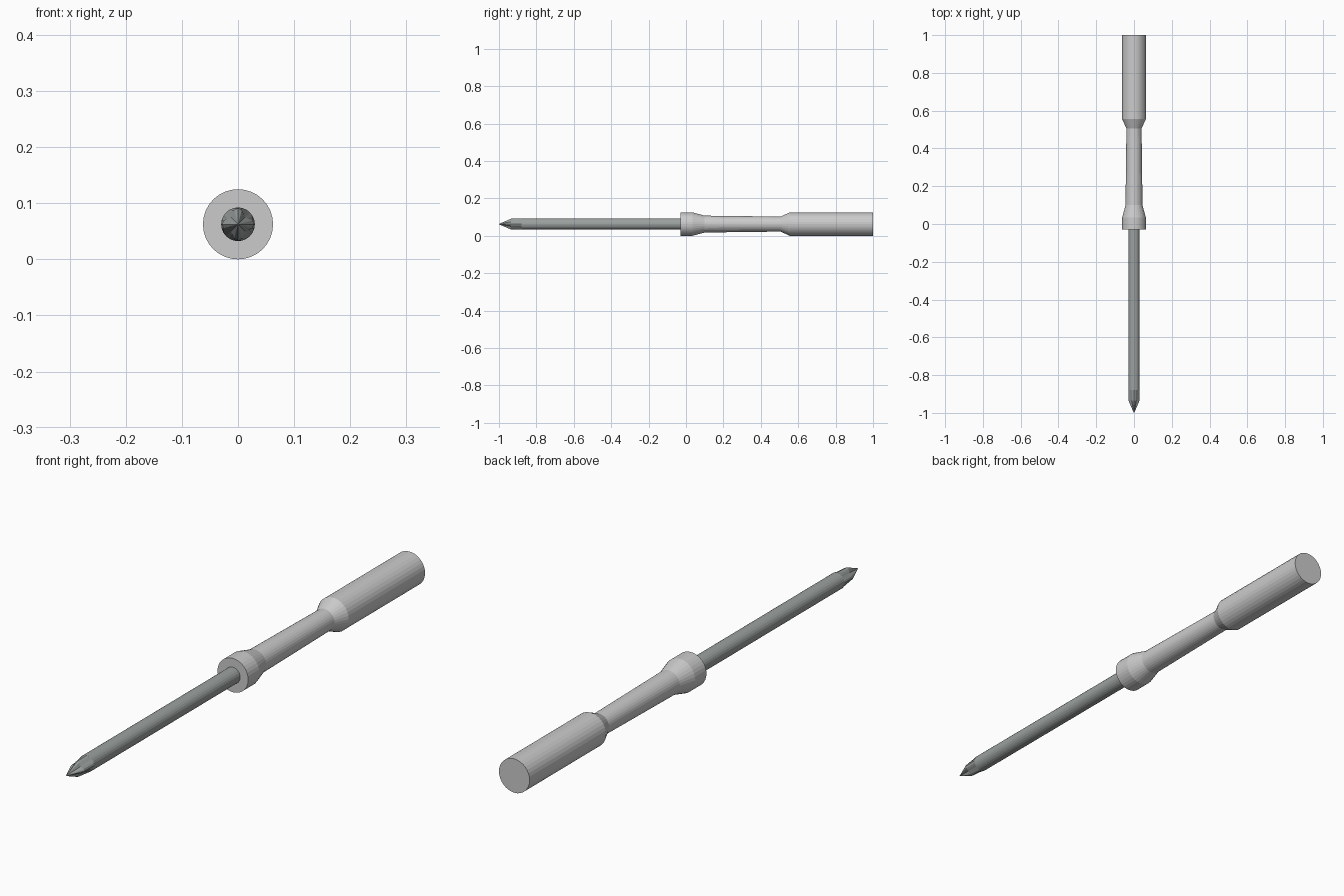
import bpy, bmesh, math

if "Cube" in bpy.data.objects:
    bpy.data.objects.remove(bpy.data.objects["Cube"])

CZ = 0.0625  # height of the tool axis

def loft(name, sections, sides, radius):
    """Skin rings along y; radius(section, angle) gives the outline."""
    bm = bmesh.new()
    rings = []
    for s in sections:
        ring = []
        for i in range(sides):
            a = 2 * math.pi * i / sides
            r = radius(s, a)
            ring.append(bm.verts.new((r * math.cos(a), s[0], CZ + r * math.sin(a))))
        rings.append(ring)
    for r0, r1 in zip(rings, rings[1:]):
        for i in range(sides):
            j = (i + 1) % sides
            bm.faces.new((r0[i], r0[j], r1[j], r1[i]))
    bm.faces.new(rings[0])
    bm.faces.new(rings[-1])
    bmesh.ops.recalc_face_normals(bm, faces=bm.faces)
    me = bpy.data.meshes.new(name)
    bm.to_mesh(me)
    bm.free()
    ob = bpy.data.objects.new(name, me)
    bpy.context.collection.objects.link(ob)
    return ob

# Handle: collar, waisted grip and flared cylindrical end (y, radius)
grip = [(-0.03, 0.0625), (0.035, 0.0625), (0.10, 0.045), (0.35, 0.042),
        (0.505, 0.040), (0.555, 0.0625), (1.0, 0.0625)]
loft("handle", grip, 32, lambda s, a: s[1])

# Shaft with cross-shaped tip (y, ridge radius, flute radius)
def fluted(s, a):
    blend = math.sin(2 * a) ** 2  # 0 on the four ridges, 1 in the flutes
    return s[1] + (s[2] - s[1]) * blend

blade = [(-1.0, 0.001, 0.0008), (-0.935, 0.029, 0.018),
         (-0.88, 0.030, 0.030), (0.0, 0.030, 0.030)]
shaft = loft("shaft", blade, 24, fluted)

steel = bpy.data.materials.new("dark_steel")
steel.diffuse_color = (0.33, 0.36, 0.35, 1)
steel.use_nodes = True
steel.node_tree.nodes["Principled BSDF"].inputs["Base Color"].default_value = steel.diffuse_color
shaft.data.materials.append(steel)
